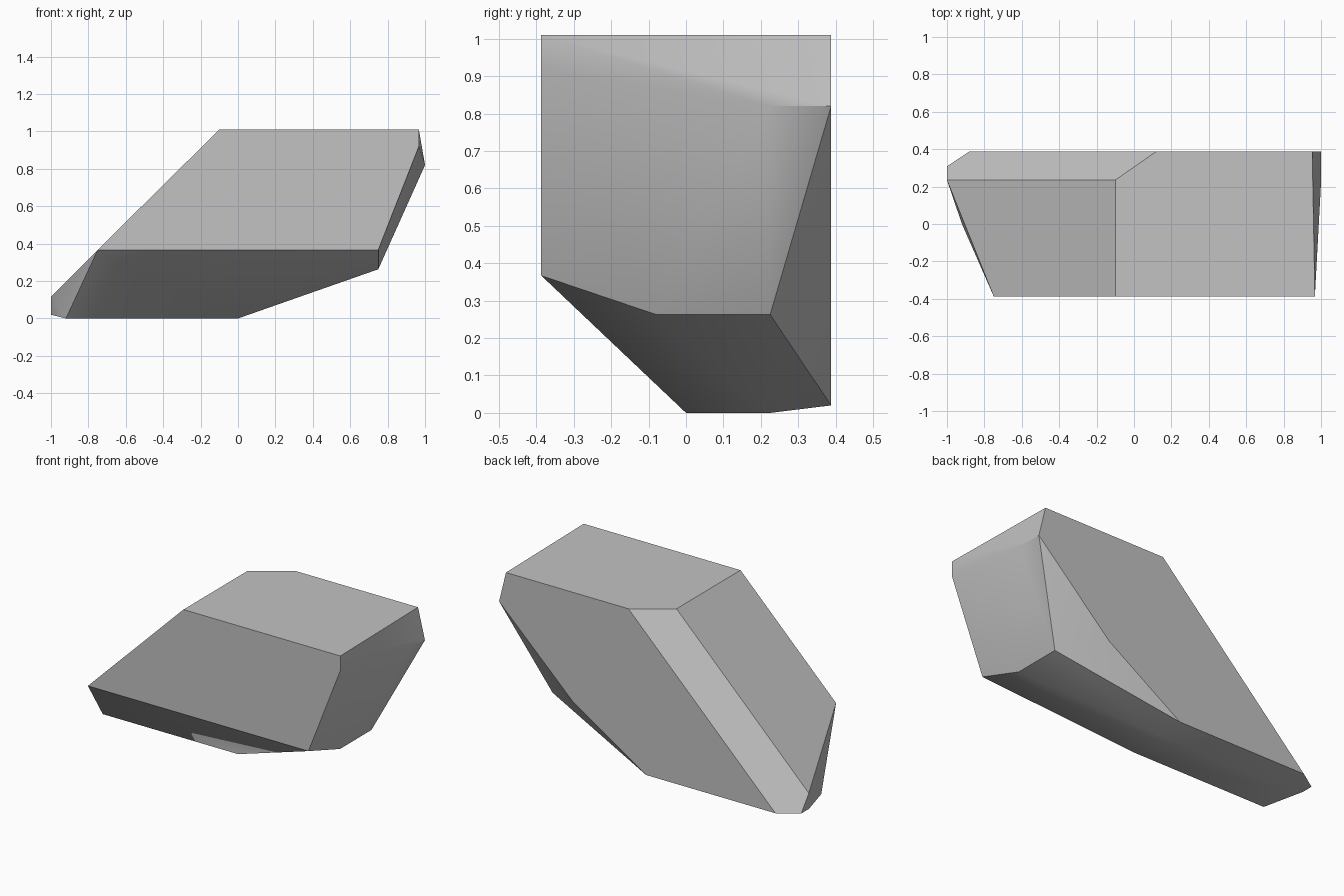
import bpy
import bmesh
import math

cube = bpy.data.objects.get("Cube")
if cube:
    bpy.data.objects.remove(cube, do_unlink=True)

# Planes shared by the corners of the block
FRONT, BACK, TOP, LIP = -0.387, 0.388, 1.01, 0.02
CHAMFER = 0.235      # where the rear chamfer begins
TIP = -1.0           # low pointed end
CHEEK = 0.75         # lower edge of the steep end

# Flat top
top_corners = [
    (-0.1, FRONT, TOP), (0.967, FRONT, TOP), (0.953, BACK, TOP),
    (0.12, BACK, TOP), (-0.1, CHAMFER, TOP),
]
# Low end, below the long slope
tip_corners = [
    (-0.75, FRONT, 0.367), (TIP, CHAMFER, 0.117), (TIP, CHAMFER, LIP),
    (TIP, 0.308, LIP), (-0.88, BACK, LIP),
]
# Steep end
end_corners = [
    (CHEEK, FRONT, 0.367), (CHEEK, -0.08, 0.263), (CHEEK, 0.225, 0.263),
    (0.967, FRONT, 0.92), (1.0, 0.22, 0.82), (1.0, BACK, 0.82),
]
# Underside and the rising lower edge of the back
base_corners = [
    (-0.92, 0, 0), (-0.92, 0.225, 0), (0, 0, 0), (0, 0.225, 0),
    (0, BACK, LIP), (0.5, BACK, 0.34),
]


def make_material(name, colour):
    mat = bpy.data.materials.new(name)
    mat.use_nodes = True
    mat.diffuse_color = colour
    for node in mat.node_tree.nodes:
        if node.type == "BSDF_PRINCIPLED":
            node.inputs["Base Color"].default_value = colour
    return mat


def make_faceted_block(name, corners, mat):
    """Wrap the corners in a convex skin and merge the flat facets."""
    bm = bmesh.new()
    for corner in corners:
        bm.verts.new(corner)
    hull = bmesh.ops.convex_hull(bm, input=bm.verts)
    inside = [v for v in hull["geom_interior"] if isinstance(v, bmesh.types.BMVert)]
    bmesh.ops.delete(bm, geom=inside, context="VERTS")
    bmesh.ops.dissolve_limit(bm, angle_limit=math.radians(1.5),
                             verts=bm.verts, edges=bm.edges)
    bmesh.ops.recalc_face_normals(bm, faces=bm.faces)
    mesh = bpy.data.meshes.new(name)
    bm.to_mesh(mesh)
    bm.free()
    mesh.materials.append(mat)
    obj = bpy.data.objects.new(name, mesh)
    bpy.context.collection.objects.link(obj)
    return obj


stone = make_material("grey_stone", (0.54, 0.54, 0.54, 1.0))
rock = make_faceted_block("rock", top_corners + tip_corners + end_corners + base_corners, stone)

# Soft shading across shallow facets, crisp main edges
bpy.ops.object.select_all(action="DESELECT")
rock.select_set(True)
bpy.context.view_layer.objects.active = rock
bpy.ops.object.shade_smooth_by_angle(angle=math.radians(30))
